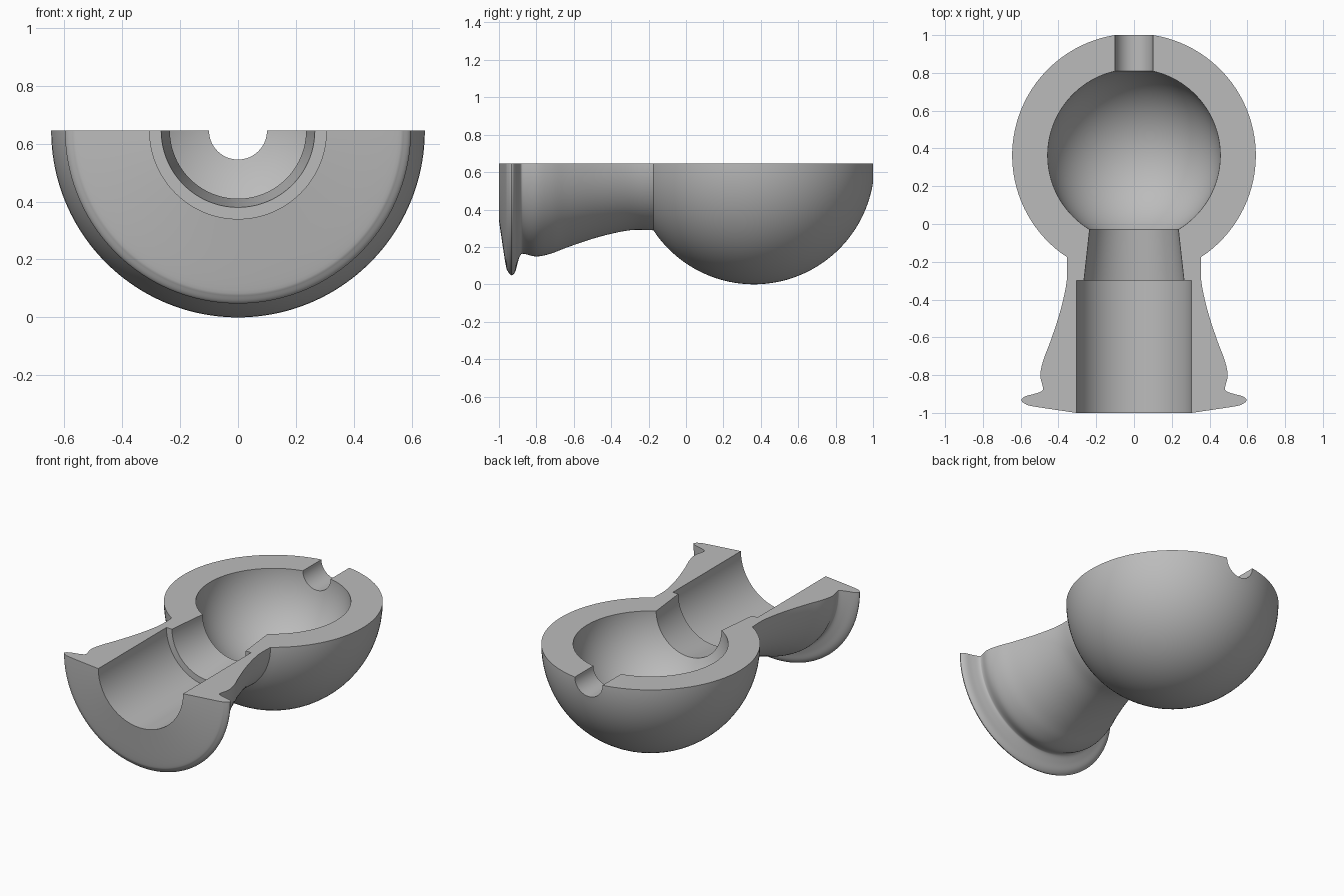
import bpy, bmesh
from math import pi, sin, cos, asin, acos
from mathutils import Vector

AXIS_Z = 0.645
BALL_Y = 0.363

if "Cube" in bpy.data.objects:
    bpy.data.objects.remove(bpy.data.objects["Cube"], do_unlink=True)


def arc(radius, r_start, r_end, count=40):
    """Spherical wall as (distance from axis, y), from the back hole round to the neck."""
    a, b = asin(r_start / radius), pi - asin(r_end / radius)
    angles = [a + (b - a) * i / count for i in range(count + 1)]
    return [(radius * sin(t), BALL_Y + radius * cos(t)) for t in angles]


def smooth_path(points, steps=5):
    """Catmull-Rom curve through the given points."""
    p = [Vector(q) for q in points]
    p = [p[0] * 2 - p[1]] + p + [p[-1] * 2 - p[-2]]
    out = []
    for a, b, c, d in zip(p, p[1:], p[2:], p[3:]):
        for i in range(steps):
            t = i / steps
            out.append((b * 2 + (c - a) * t + (a * 2 - b * 5 + c * 4 - d) * t**2
                        + (b * 3 - a - c * 3 + d) * t**3) / 2)
    return out + [p[-2]]


# Wall section: ball outside, flared neck, rim, stepped bore, ball inside
neck = smooth_path([(0.356, -0.174), (0.356, -0.3), (0.39, -0.46), (0.442, -0.62),
                    (0.48, -0.72), (0.496, -0.8), (0.482, -0.865), (0.489, -0.885),
                    (0.53, -0.9), (0.575, -0.912), (0.597, -0.932), (0.575, -0.953),
                    (0.53, -0.966), (0.305, -1)])
bore = [(0.305, -0.3), (0.265, -0.3)]
section = arc(AXIS_Z, 0.1, 0.356)[:-1] + neck + bore + arc(0.457, 0.1, 0.235)[::-1]

# Half turn of the section about the y axis, closed by the two cut faces
bm = bmesh.new()
verts = [bm.verts.new((r, y, 0)) for r, y in section]
edges = [bm.edges.new((v, verts[i - 1])) for i, v in enumerate(verts)]
bm.faces.new(verts)
result = bmesh.ops.spin(bm, geom=verts + edges, cent=(0, 0, 0), axis=(0, 1, 0),
                        angle=pi, steps=96)
last = [e for e in result["geom_last"] if isinstance(e, bmesh.types.BMEdge)]
bmesh.ops.contextual_create(bm, geom=last)
if sum(v.co.z for v in bm.verts) > 0:
    bmesh.ops.scale(bm, vec=(1, 1, -1), verts=bm.verts)
bmesh.ops.translate(bm, vec=(0, 0, AXIS_Z), verts=bm.verts)
bmesh.ops.recalc_face_normals(bm, faces=bm.faces)

mesh = bpy.data.meshes.new("half_ball_socket")
bm.to_mesh(mesh)
bm.free()
body = bpy.data.objects.new("half_ball_socket", mesh)
bpy.context.collection.objects.link(body)

# Plain grey
grey = bpy.data.materials.new("grey")
grey.use_nodes = True
grey.diffuse_color = (0.5, 0.5, 0.5, 1)
grey.node_tree.nodes["Principled BSDF"].inputs["Base Color"].default_value = (0.5, 0.5, 0.5, 1)
mesh.materials.append(grey)

bpy.ops.object.select_all(action="DESELECT")
body.select_set(True)
bpy.context.view_layer.objects.active = body
bpy.ops.object.shade_smooth_by_angle(angle=pi / 6)
